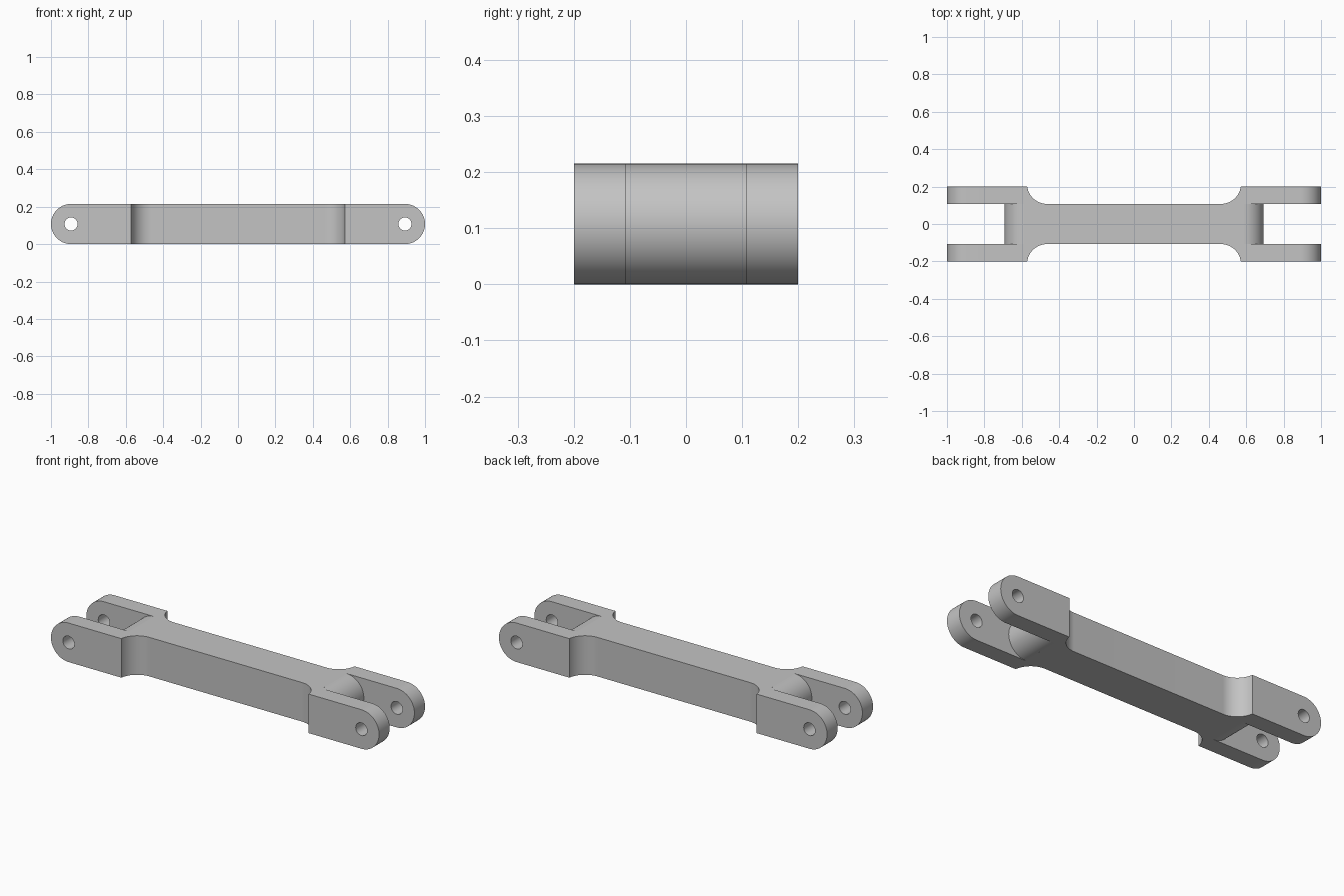
import bpy, bmesh
from math import sin, cos, radians, asin, degrees
from mathutils import Vector

cube = bpy.data.objects.get("Cube")
if cube:
    bpy.data.objects.remove(cube)

R = 0.1075          # half the bar height, also the end radius
HALF_WIDTH = 0.2
PIN_X = 1 - R

steel = bpy.data.materials.new("grey_metal")
steel.use_nodes = True
grey = (0.55, 0.55, 0.55, 1)
steel.diffuse_color = grey
steel.node_tree.nodes["Principled BSDF"].inputs["Base Color"].default_value = grey


def arc(cx, cy, r, start, end, steps=32):
    angles = [radians(start + (end - start) * i / steps) for i in range(steps + 1)]
    return [(cx + r * cos(a), cy + r * sin(a)) for a in angles]


def prism(name, outline, to_3d, sweep):
    """Extrude a 2D outline along the sweep vector."""
    bm = bmesh.new()
    face = bm.faces.new([bm.verts.new(to_3d(u, v)) for u, v in outline])
    grown = bmesh.ops.extrude_face_region(bm, geom=[face])
    moved = [g for g in grown["geom"] if isinstance(g, bmesh.types.BMVert)]
    bmesh.ops.translate(bm, verts=moved, vec=Vector(sweep))
    bmesh.ops.recalc_face_normals(bm, faces=bm.faces)
    mesh = bpy.data.meshes.new(name)
    bm.to_mesh(mesh)
    bm.free()
    mesh.materials.append(steel)
    obj = bpy.data.objects.new(name, mesh)
    bpy.context.collection.objects.link(obj)
    return obj


def across(name, outline, half):
    """Side profile in x and z, swept over the width."""
    return prism(name, outline, lambda u, v: (u, -half, v), (0, 2 * half, 0))


# Round-ended bar
link = across("link_bar", arc(PIN_X, R, R, -90, 90) + arc(-PIN_X, R, R, 90, 270), HALF_WIDTH)

cutters = []
# Waist on each side, with a filleted shoulder at both ends
fillet, fillet_x = 0.107, 0.465
side_y = R + fillet
for side in (-1, 1):
    waist = arc(-fillet_x, side_y, fillet, 180, 270) + arc(fillet_x, side_y, fillet, 270, 360)
    cutters.append(prism("waist_cutter", waist,
                         lambda u, v: (u, side * v, -0.1), (0, 0, 0.5)))

# Fork slots with a rounded root, and pin holes
root_x = 0.692 - R
for end in (-1, 1):
    slot = [(end * x, z) for x, z in
            arc(root_x, R, R, -88, 88) + [(root_x, 0.4), (1.2, 0.4), (1.2, -0.2), (root_x, -0.2)]]
    cutters.append(across("slot_cutter", slot, R))
    cutters.append(across("pin_hole_cutter", arc(end * PIN_X, R, 0.035, 0, 348.75, 31), 0.4))

# Cut everything out of the bar, then drop the cutters
for cutter in cutters:
    cutter.hide_render = True
    cut = link.modifiers.new("cut", 'BOOLEAN')
    cut.operation, cut.solver, cut.object = 'DIFFERENCE', 'EXACT', cutter
depsgraph = bpy.context.evaluated_depsgraph_get()
result = bpy.data.meshes.new_from_object(link.evaluated_get(depsgraph))
link.modifiers.clear()
link.data = result
for cutter in cutters:
    bpy.data.objects.remove(cutter)

# Smooth curved walls, keep sharp edges
for obj in bpy.context.selected_objects:
    obj.select_set(False)
link.select_set(True)
bpy.context.view_layer.objects.active = link
bpy.ops.object.shade_smooth_by_angle(angle=radians(30))
